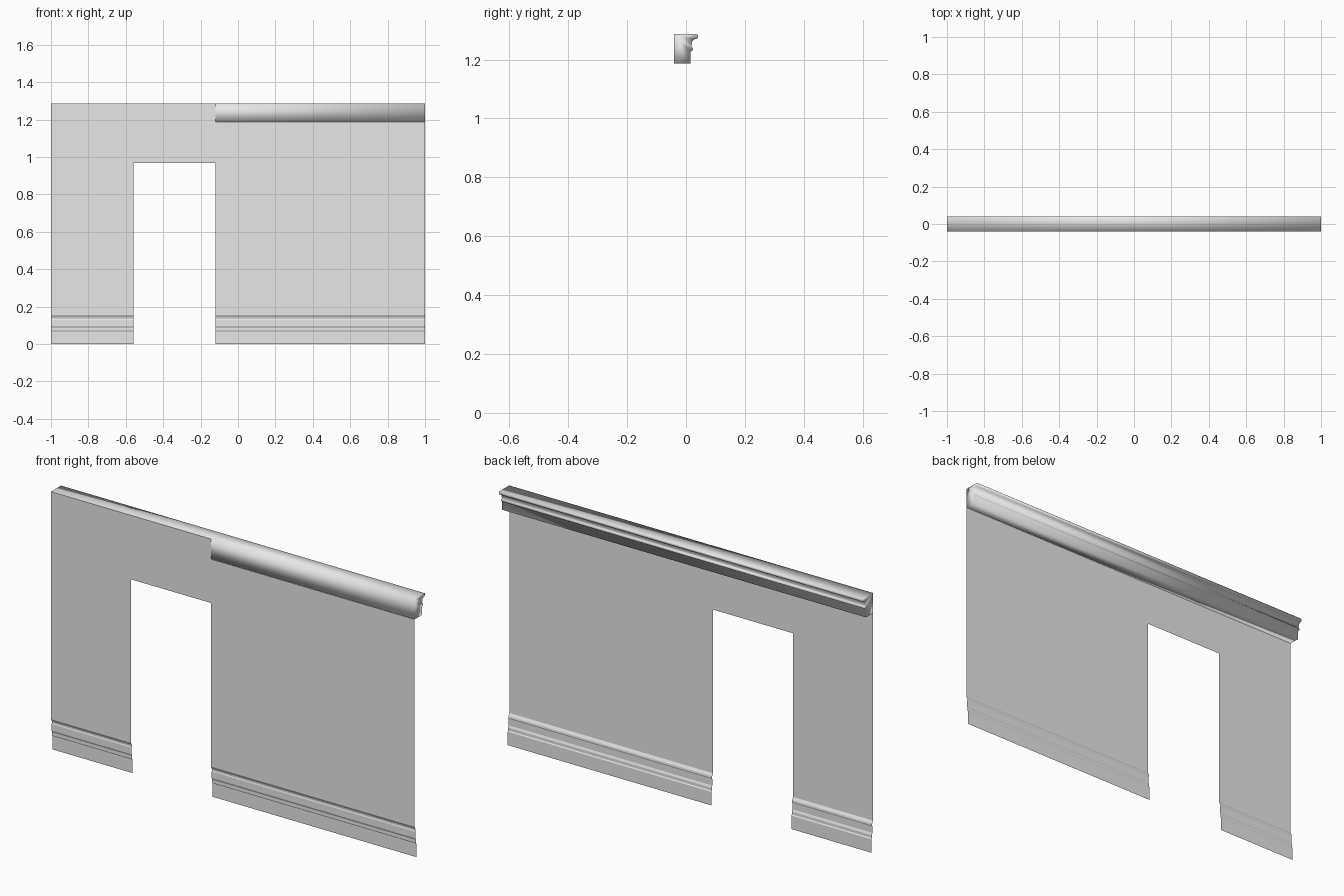
import bpy
import bmesh
import math

if "Cube" in bpy.data.objects:
    bpy.data.objects.remove(bpy.data.objects["Cube"], do_unlink=True)

plaster = bpy.data.materials.new("pale grey plaster")
plaster.use_nodes = True
grey = (0.8, 0.8, 0.8, 1)
plaster.diffuse_color = grey
plaster.node_tree.nodes["Principled BSDF"].inputs["Base Color"].default_value = grey


def finish(bm, name):
    mesh = bpy.data.meshes.new(name)
    bm.to_mesh(mesh)
    bm.free()
    mesh.materials.append(plaster)
    obj = bpy.data.objects.new(name, mesh)
    bpy.context.collection.objects.link(obj)
    return obj


WALL_Y, CORNICE_BACK = -0.041, -0.04
DOOR_TOP, CORNICE_BASE, TOP = 0.968, 1.186, 1.286
COLUMNS = [-1, -0.56, -0.12, 1]

# Wall sheet with skirting profile: (offset towards the back, height)
skirting = [(0.013, 0), (0.013, 0.067), (0.010, 0.072), (0.010, 0.086),
            (0.006, 0.096), (0.006, 0.128), (0.008, 0.134), (0.007, 0.142), (0, 0.155)]
profile = skirting + [(0, DOOR_TOP), (0, CORNICE_BASE), (0, TOP)]

bm = bmesh.new()
grid = [[bm.verts.new((x, WALL_Y + off, z)) for off, z in profile] for x in COLUMNS]
for c in range(len(COLUMNS) - 1):
    for r in range(len(profile) - 1):
        z = profile[r][1]
        in_door = c == 1 and z < DOOR_TOP
        behind_cornice = c == 2 and z >= CORNICE_BASE
        if in_door or behind_cornice:
            continue
        bm.faces.new((grid[c + 1][r], grid[c][r], grid[c][r + 1], grid[c + 1][r + 1]))
bmesh.ops.delete(bm, geom=[v for v in bm.verts if not v.link_faces], context='VERTS')
wall = finish(bm, "wall_with_skirting")

# Cornice: moulded section run along the whole wall
section = [(CORNICE_BACK, CORNICE_BASE), (0.015, CORNICE_BASE), (0.015, 1.227)]
for i in range(5):                                   # bead
    a = math.radians(-70 + 35 * i)
    section.append((0.016 + 0.008 * math.cos(a), 1.236 + 0.008 * math.sin(a)))
section.append((0.018, 1.247))
for i in range(5):                                   # cove
    a = math.radians(180 - 22.5 * i)
    section.append((0.037 + 0.018 * math.cos(a), 1.252 + 0.019 * math.sin(a)))
section += [(0.041, 1.274), (0.041, 1.283), (0.038, TOP), (CORNICE_BACK, TOP)]

bm = bmesh.new()
ends = [[bm.verts.new((x, y, z)) for y, z in section] for x in (-1, 1)]
n = len(section)
for i in range(n):
    j = (i + 1) % n
    bm.faces.new((ends[0][i], ends[0][j], ends[1][j], ends[1][i]))
for ring in ends:
    bm.faces.new(ring)
bmesh.ops.recalc_face_normals(bm, faces=bm.faces)
for f in bm.faces:
    f.smooth = True
cornice = finish(bm, "cornice")
